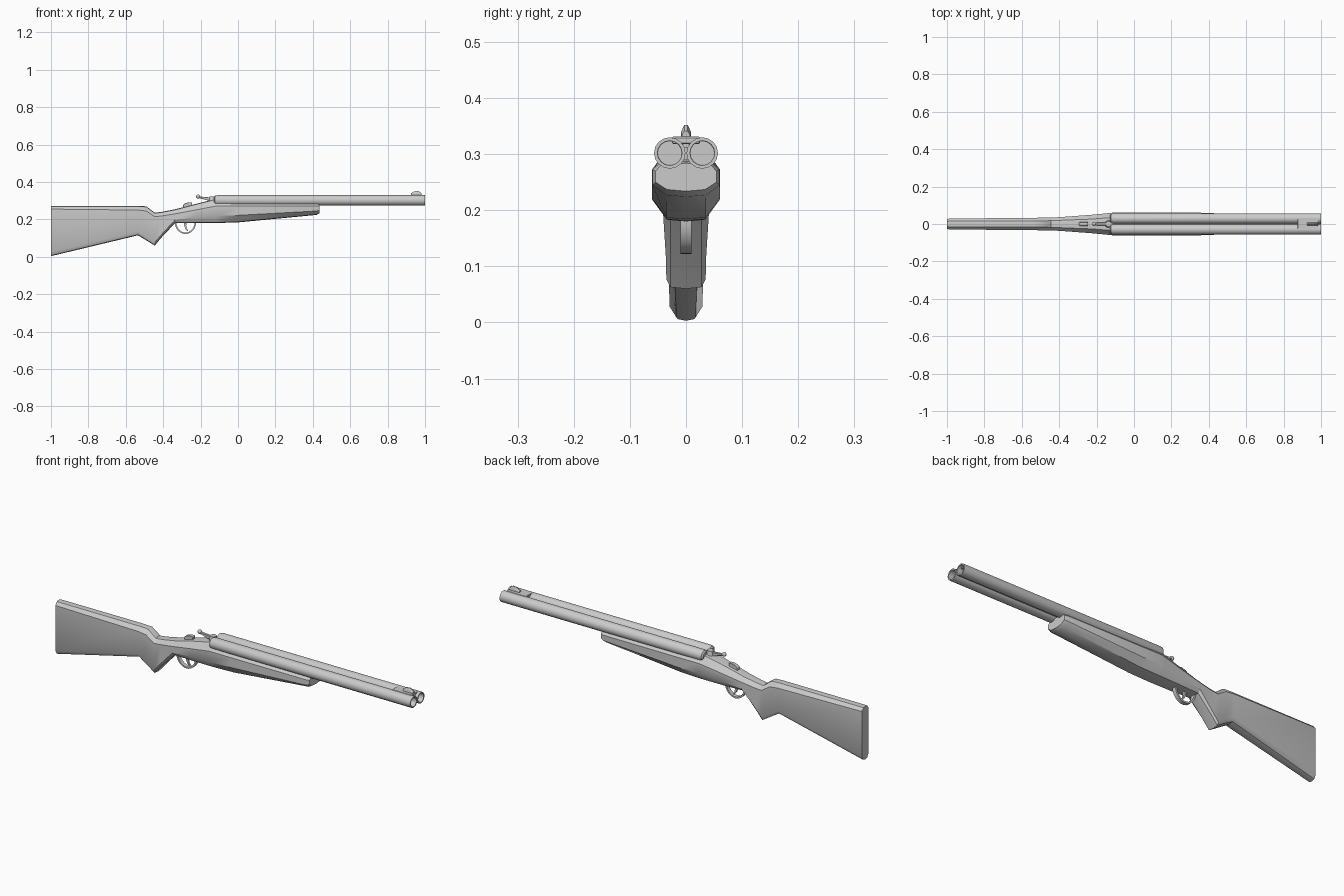
import bpy, bmesh, math
from mathutils import Matrix


def finish(name, bm, angle=35):
    bmesh.ops.recalc_face_normals(bm, faces=bm.faces)
    me = bpy.data.meshes.new(name)
    bm.to_mesh(me)
    bm.free()
    ob = bpy.data.objects.new(name, me)
    bpy.context.collection.objects.link(ob)
    bpy.ops.object.select_all(action='DESELECT')
    ob.select_set(True)
    bpy.context.view_layer.objects.active = ob
    bpy.ops.object.shade_smooth_by_angle(angle=math.radians(angle))
    return ob


def skin(name, rings, closed=False, caps=True, angle=35):
    """Join equal-length rings of points with quads."""
    bm = bmesh.new()
    vr = [[bm.verts.new(p) for p in r] for r in rings]
    n = len(vr[0])
    pairs = list(zip(vr, vr[1:])) + ([(vr[-1], vr[0])] if closed else [])
    for a, b in pairs:
        for i in range(n):
            j = (i + 1) % n
            bm.faces.new((a[i], a[j], b[j], b[i]))
    if caps and not closed:
        bm.faces.new(vr[0])
        bm.faces.new(vr[-1])
    return finish(name, bm, angle)


def section(x, zb, zt, w, zl, zu, wb, wt):
    """Mirrored stock cross-section: rounded top, straight sides, keeled bottom."""
    half = [(wt, zt - 0.003), (w, zu), (w, zl), (wb, zb + 0.003)]
    right = [(x, y, z) for y, z in half]
    left = [(x, -y, z) for y, z in reversed(half)]
    return [(x, 0, zt)] + right + [(x, 0, zb)] + left


def plate(name, pts, hw, bevel=0.0):
    """Side profile (x, z) extruded across y."""
    bm = bmesh.new()
    f = bm.faces.new([bm.verts.new((x, -hw, z)) for x, z in pts])
    ex = bmesh.ops.extrude_face_region(bm, geom=[f])
    vs = [v for v in ex['geom'] if isinstance(v, bmesh.types.BMVert)]
    bmesh.ops.translate(bm, vec=(0, 2 * hw, 0), verts=vs)
    if bevel:
        bmesh.ops.bevel(bm, geom=bm.edges[:], offset=bevel, segments=1, affect='EDGES')
    return finish(name, bm)


# Wooden butt stock with pistol grip
skin("butt_stock", [section(*s) for s in [
    (-1.00, 0.003, 0.272, 0.026, 0.025, 0.255, 0.015, 0.014),
    (-0.99, 0.006, 0.272, 0.029, 0.028, 0.255, 0.017, 0.015),
    (-0.535, 0.115, 0.272, 0.033, 0.135, 0.250, 0.022, 0.016),
    (-0.49, 0.088, 0.270, 0.034, 0.105, 0.245, 0.026, 0.016),
    (-0.445, 0.060, 0.236, 0.035, 0.077, 0.215, 0.028, 0.018),
    (-0.41, 0.102, 0.240, 0.036, 0.118, 0.218, 0.028, 0.019),
    (-0.337, 0.180, 0.254, 0.041, 0.197, 0.230, 0.028, 0.022)]])

# Receiver flowing into the fore-end
skin("receiver_and_fore_end", [section(*s) for s in [
    (-0.337, 0.180, 0.254, 0.041, 0.197, 0.230, 0.028, 0.022),
    (-0.23, 0.180, 0.282, 0.049, 0.210, 0.250, 0.033, 0.026),
    (-0.125, 0.181, 0.308, 0.059, 0.220, 0.270, 0.035, 0.034),
    (-0.11, 0.181, 0.297, 0.061, 0.220, 0.272, 0.035, 0.045),
    (0.00, 0.184, 0.290, 0.061, 0.222, 0.272, 0.035, 0.046),
    (0.42, 0.224, 0.288, 0.060, 0.245, 0.272, 0.036, 0.046),
    (0.437, 0.234, 0.284, 0.054, 0.250, 0.270, 0.034, 0.044)]])

# Twin hollow barrels, rounded at the breech
SIDES = 16
tube = [(0.6, 0.021), (1.0, 0.022), (1.0, 0.028), (-0.11, 0.028),
        (-0.122, 0.025), (-0.128, 0.017)]
for side, y0 in (("right", -0.029), ("left", 0.029)):
    skin("barrel_" + side, [
        [(x, y0 + r * math.cos(2 * math.pi * i / SIDES),
          0.302 + r * math.sin(2 * math.pi * i / SIDES)) for i in range(SIDES)]
        for x, r in tube])

# Rib filling the gap between the barrels
plate("barrel_rib", [(-0.12, 0.29), (0.995, 0.29), (0.995, 0.312), (-0.12, 0.312)], 0.008)

# Front sight: saddle and tapered blade
plate("front_sight_base", [(0.875, 0.318), (0.985, 0.318), (0.985, 0.331), (0.875, 0.331)],
      0.025, 0.002)
skin("front_sight_blade", [
    [(x, 0.008 * k, 0.327), (x, 0.009 * k, 0.327 + h * 0.5), (x, 0.003 * k, 0.327 + h),
     (x, -0.003 * k, 0.327 + h), (x, -0.009 * k, 0.327 + h * 0.5), (x, -0.008 * k, 0.327)]
    for x, h, k in [(0.925, 0.012, 0.8), (0.94, 0.023, 1), (0.965, 0.025, 1), (0.98, 0.014, 0.8)]])

# Trigger guard: flat half-loop strap
guard = []
for i in range(17):
    a = math.pi + math.pi * i / 16
    c, s = math.cos(a), math.sin(a)
    guard.append([(-0.281 + (0.057 - t) * c, y, 0.186 + (0.064 - t) * s)
                  for t, y in ((0, -0.010), (0, 0.010), (0.008, 0.010), (0.008, -0.010))])
skin("trigger_guard", guard)

# Curved trigger
plate("trigger", [(-0.290, 0.19), (-0.287, 0.165), (-0.281, 0.148), (-0.270, 0.136),
                  (-0.266, 0.139), (-0.274, 0.152), (-0.277, 0.168), (-0.274, 0.19)], 0.005)

# Opening lever with thumb knob and pivot
plate("top_lever", [(-0.215, 0.314), (-0.20, 0.313), (-0.165, 0.302), (-0.12, 0.302),
                    (-0.12, 0.320), (-0.155, 0.318), (-0.20, 0.322), (-0.213, 0.322)], 0.007, 0.0015)
bm = bmesh.new()
bmesh.ops.create_uvsphere(bm, u_segments=12, v_segments=8, radius=0.011,
                          matrix=Matrix.Translation((-0.213, 0, 0.322)) @ Matrix.Diagonal((1, 0.9, 1, 1)))
finish("lever_knob", bm)
bm = bmesh.new()
bmesh.ops.create_cone(bm, cap_ends=True, segments=16, radius1=0.021, radius2=0.015, depth=0.03,
                      matrix=Matrix.Translation((-0.137, 0, 0.308)))
finish("lever_pivot", bm)

# Sliding safety catch
plate("safety_catch", [(-0.293, 0.262), (-0.245, 0.275), (-0.245, 0.290), (-0.26, 0.292),
                       (-0.284, 0.286), (-0.293, 0.278)], 0.010, 0.0015)
